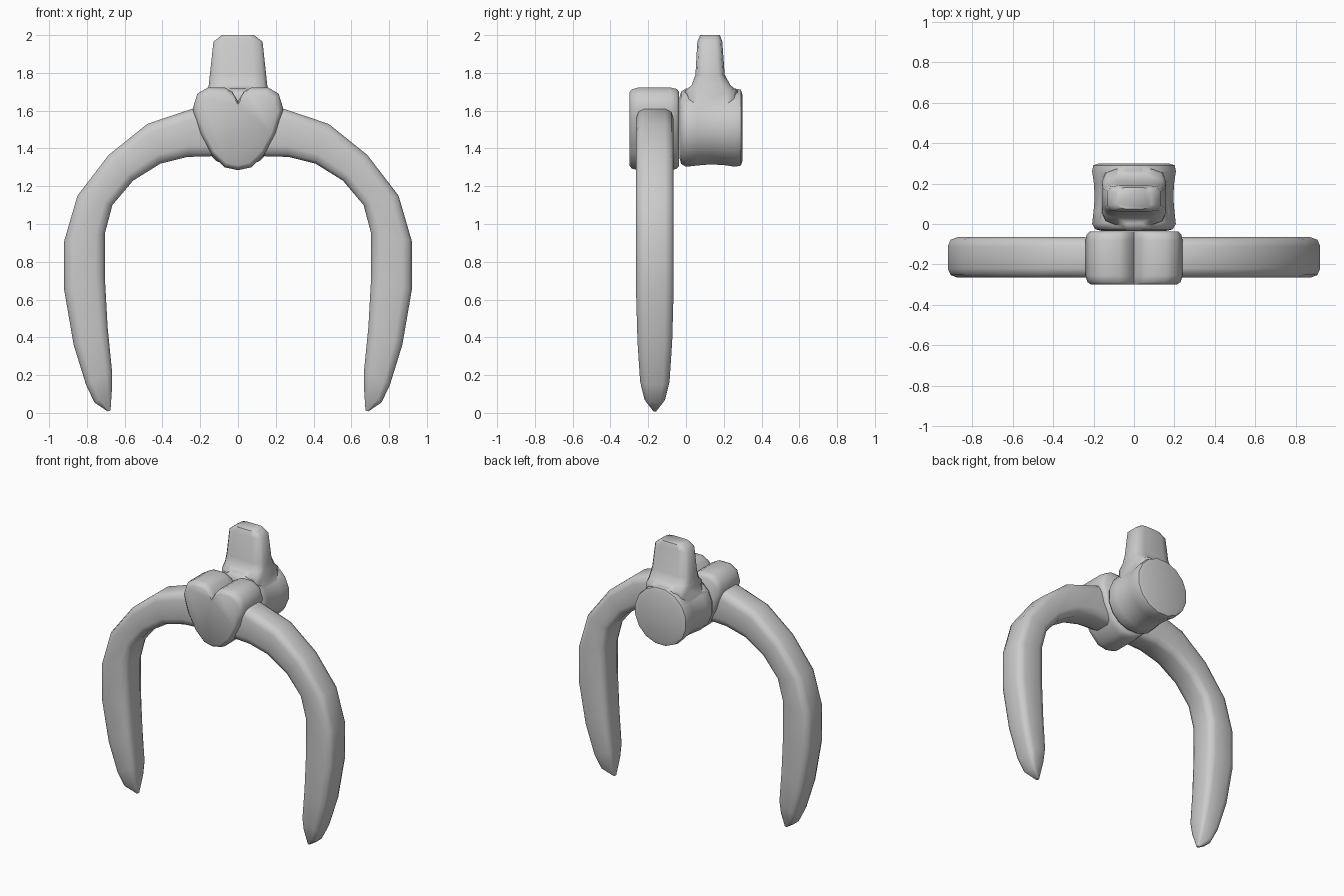
import bpy, bmesh, math
from mathutils import Vector

if "Cube" in bpy.data.objects:
    bpy.data.objects.remove(bpy.data.objects["Cube"])


def loft(name, rings):
    """Skin equal-length rings of points into a closed mesh."""
    bm = bmesh.new()
    vs = [[bm.verts.new(p) for p in ring] for ring in rings]
    n = len(vs[0])
    for a, b in zip(vs, vs[1:]):
        for i in range(n):
            j = (i + 1) % n
            bm.faces.new((a[i], a[j], b[j], b[i]))
    bm.faces.new(vs[0])
    bm.faces.new(vs[-1])
    bmesh.ops.recalc_face_normals(bm, faces=bm.faces[:])
    mesh = bpy.data.meshes.new(name)
    bm.to_mesh(mesh)
    bm.free()
    ob = bpy.data.objects.new(name, mesh)
    bpy.context.collection.objects.link(ob)
    return ob


def smooth(ob, angle=50):
    bpy.ops.object.select_all(action='DESELECT')
    ob.select_set(True)
    bpy.context.view_layer.objects.active = ob
    bpy.ops.object.shade_smooth_by_angle(angle=math.radians(angle))


# Rounded-square cross-section, 12 points in -1..1
corner = [(1, .55), (.87, .87), (.55, 1)]
section = []
for k in range(4):
    for u, v in corner:
        for _ in range(k):
            u, v = -v, u
        section.append((u, v))

# Curved arms: outer x, z, inner x, z, half depth
stations = [
    (.08, 1.60, .10, 1.36, .09), (.24, 1.61, .27, 1.355, .10),
    (.48, 1.53, .41, 1.32, .10), (.685, 1.365, .555, 1.23, .10),
    (.85, 1.15, .665, 1.10, .10), (.92, .91, .705, .95, .10),
    (.92, .65, .705, .72, .10), (.87, .36, .69, .45, .092),
    (.805, .15, .667, .22, .078), (.76, .055, .667, .13, .055),
    (.69, .008, .675, .012, .008)]
for side, label in ((1, "right_arm"), (-1, "left_arm")):
    rings = []
    for ox, oz, ix, iz, d in stations:
        o, i = Vector((ox * side, -.165, oz)), Vector((ix * side, -.165, iz))
        mid, half = (o + i) / 2, (o - i) / 2
        rings.append([mid + half * u + Vector((0, d * v, 0)) for u, v in section])
    smooth(loft(label, rings))

# Heart-shaped front block
right = [(.03, 1.70), (.07, 1.722), (.16, 1.722), (.215, 1.69), (.24, 1.61),
         (.20, 1.48), (.14, 1.37), (.07, 1.30)]
heart = [(0, 1.65)] + right + [(0, 1.285)] + [(-x, z) for x, z in reversed(right)]
levels = [(-.30, .88), (-.287, .96), (-.255, 1), (-.08, 1), (-.05, .97), (-.036, .90)]
smooth(loft("heart_block", [[(x * s, y, 1.5 + (z - 1.5) * s) for x, z in heart]
                            for y, s in levels]))

# Waisted round knob behind the heart
profile = [(-.034, .165), (-.026, .195), (0, .211), (.06, .204), (.13, .198),
           (.20, .202), (.26, .211), (.29, .205), (.30, .175)]
knob = loft("rear_knob", [[(r * math.cos(math.tau * (k + .5) / 16), y,
                            1.51 + r * math.sin(math.tau * (k + .5) / 16))
                           for k in range(16)] for y, r in profile])

# Upright tab with a flared foot: z, half width, back y, front y
tab_levels = [(1.58, .165, .0, .27), (1.705, .158, -.005, .272), (1.735, .155, .03, .235),
              (1.79, .149, .05, .205), (1.965, .13, .06, .192), (2.0, .085, .075, .18)]
tab = loft("tab", [[(u * hx, (y0 + y1) / 2 + v * (y1 - y0) / 2, z) for u, v in section]
                   for z, hx, y0, y1 in tab_levels])

# Weld the tab onto the knob
mod = knob.modifiers.new("weld", 'BOOLEAN')
mod.operation = 'UNION'
mod.solver = 'EXACT'
mod.object = tab
bpy.ops.object.select_all(action='DESELECT')
bpy.context.view_layer.objects.active = knob
knob.select_set(True)
bpy.ops.object.modifier_apply(modifier=mod.name)
bpy.data.objects.remove(tab)
smooth(knob)
